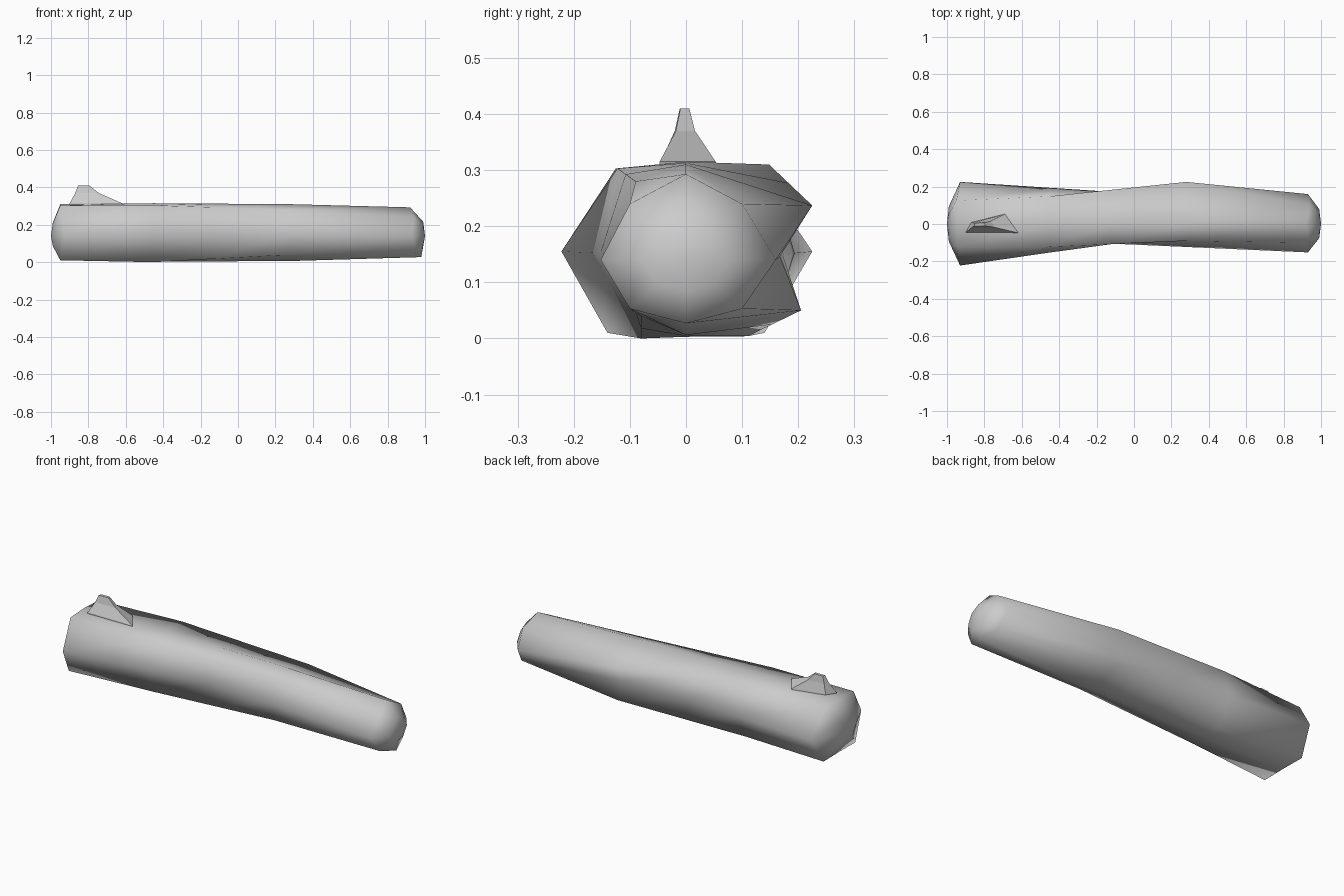
import bpy
import bmesh

if "Cube" in bpy.data.objects:
    bpy.data.objects.remove(bpy.data.objects["Cube"], do_unlink=True)

grey = bpy.data.materials.new("pale grey")
grey.use_nodes = True
grey.diffuse_color = (0.6, 0.6, 0.6, 1)
grey.node_tree.nodes["Principled BSDF"].inputs["Base Color"].default_value = grey.diffuse_color


def sample(ridge, x):
    """Point on a lengthwise ridge at the given x."""
    for a, b in zip(ridge, ridge[1:]):
        if x <= b[0]:
            t = (x - a[0]) / (b[0] - a[0])
            return tuple(p + (q - p) * t for p, q in zip(a, b))
    return ridge[-1]


def loft(name, rings, start=None, end=None):
    """Skin closed rings; an optional tip point closes each end."""
    bm = bmesh.new()
    loops = [[bm.verts.new(p) for p in ring] for ring in rings]
    n = len(loops[0])
    for a, b in zip(loops, loops[1:]):
        for i in range(n):
            j = (i + 1) % n
            bm.faces.new((a[i], a[j], b[j], b[i]))
    for loop, tip in ((loops[0], start), (loops[-1], end)):
        if tip:
            v = bm.verts.new(tip)
            for i in range(n):
                bm.faces.new((loop[i], loop[(i + 1) % n], v))
        else:
            bm.faces.new(loop)
    bmesh.ops.recalc_face_normals(bm, faces=bm.faces)
    mesh = bpy.data.meshes.new(name)
    bm.to_mesh(mesh)
    bm.free()
    mesh.materials.append(grey)
    obj = bpy.data.objects.new(name, mesh)
    bpy.context.collection.objects.link(obj)
    return obj


# Eight lengthwise ridges of the bent body, from top round the back
ridges = [
    [(-.95, 0, .31), (-.45, 0, .315), (.28, 0, .31), (.92, 0, .293)],
    [(-.95, .125, .303), (-.45, .148, .31), (.28, .225, .237), (.94, .1, .24)],
    [(-.93, .225, .155), (-.12, .172, .15), (.93, .16, .14)],
    [(-.95, .14, .01), (-.45, .11, .004), (.28, .205, .05), (.95, .1, .053)],
    [(-.95, 0, .012), (-.45, 0, .003), (.28, 0, .006), (.98, 0, .027)],
    [(-.95, -.14, .01), (-.45, -.08, 0), (.28, -.08, .04), (.95, -.1, .053)],
    [(-.93, -.222, .155), (-.12, -.105, .15), (.93, -.152, .14)],
    [(-.95, -.125, .303), (-.45, -.122, .303), (.28, -.09, .28), (.94, -.1, .24)],
]
rings = [[r[0] for r in ridges]]
rings += [[sample(r, x) for r in ridges] for x in (-.45, -.12, .28)]
rings.append([r[-1] for r in ridges])


def cap_ring(ring, x, scale):
    return [(x, y * scale, .14 + (z - .14) * scale) for _, y, z in ring]


rings.insert(0, cap_ring(rings[0], -.99, .42))
rings.append(cap_ring(rings[-1], .99, .5))
body = loft("body", rings, (-1, 0, .14), (1, 0, .14))
body.data.shade_smooth()

# Faceted stem, leaning towards the blunt end
loft("stem", [
    [(-.9, -.045, .3), (-.62, -.047, .3), (-.69, .055, .3), (-.87, .008, .3)],
    [(-.9, -.045, .315), (-.62, -.047, .315), (-.69, .053, .315), (-.87, .008, .315)],
    [(-.87, -.02, .37), (-.745, -.018, .37), (-.765, .016, .37), (-.86, .006, .37)],
    [(-.855, -.011, .41), (-.795, -.01, .41), (-.80, .006, .41), (-.85, .004, .41)],
])
